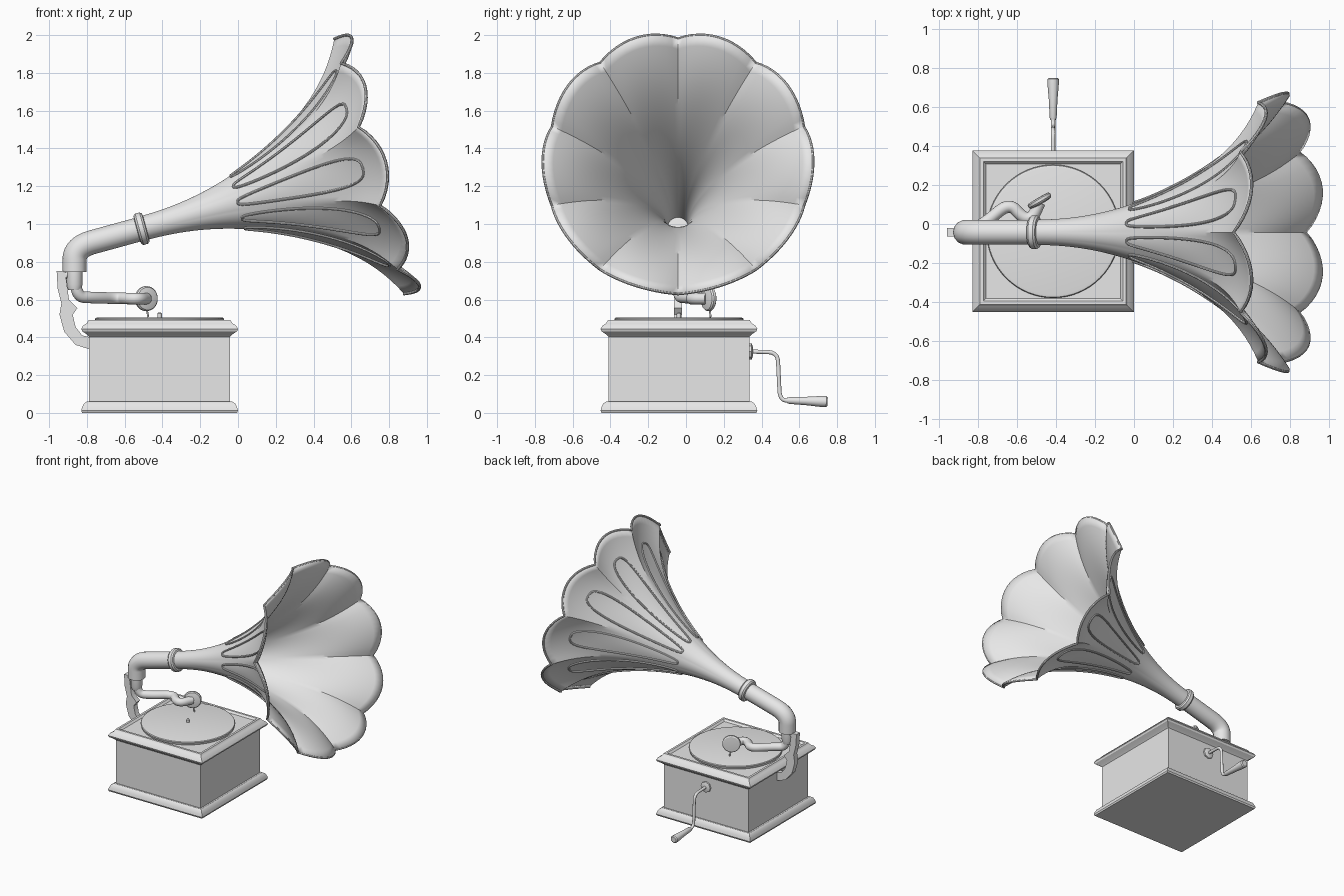
import bpy, bmesh, math
from mathutils import Vector

old = bpy.data.objects.get("Cube")
if old:
    bpy.data.objects.remove(old)

grey = bpy.data.materials.new("plain_grey")
grey.use_nodes = True
grey.diffuse_color = (0.8, 0.8, 0.8, 1)
grey.node_tree.nodes["Principled BSDF"].inputs["Base Color"].default_value = grey.diffuse_color

CX, CY = -0.415, -0.0375          # cabinet centre
PETALS, SEG, RINGS = 10, 12, 48
TILT = math.radians(15.3)
AXIS = Vector((math.cos(TILT), 0, math.sin(TILT)))
UP = Vector((-math.sin(TILT), 0, math.cos(TILT)))
SIDE = Vector((0, 1, 0))
MOUTH = Vector((0.695, CY - 0.005, 1.305))
LENGTH = 1.25


def finish(name, bm, angle=30):
    mesh = bpy.data.meshes.new(name)
    bmesh.ops.recalc_face_normals(bm, faces=bm.faces)
    bm.to_mesh(mesh)
    bm.free()
    obj = bpy.data.objects.new(name, mesh)
    bpy.context.collection.objects.link(obj)
    mesh.materials.append(grey)
    smooth(obj, angle)
    return obj


def smooth(obj, angle=30):
    bpy.ops.object.select_all(action='DESELECT')
    obj.select_set(True)
    bpy.context.view_layer.objects.active = obj
    bpy.ops.object.shade_smooth_by_angle(angle=math.radians(angle))


def loft(name, rings, caps=True, angle=30):
    """Skin a list of closed rings of points."""
    bm = bmesh.new()
    rows = [[bm.verts.new(p) for p in ring] for ring in rings]
    n = len(rows[0])
    for a, b in zip(rows, rows[1:]):
        for i in range(n):
            j = (i + 1) % n
            bm.faces.new((a[i], a[j], b[j], b[i]))
    if caps:
        bm.faces.new(rows[0])
        bm.faces.new(rows[-1])
    return finish(name, bm, angle)


def square_stack(name, profile):
    """Square moulding from (half width, height) pairs."""
    corners = ((-1, -1), (1, -1), (1, 1), (-1, 1))
    return loft(name, [[(CX + w * x, CY + w * y, z) for x, y in corners]
                       for w, z in profile])


def lathe(name, centre, direction, profile, sides=48):
    """Turned part from (distance along direction, radius) pairs."""
    d = Vector(direction).normalized()
    a = d.orthogonal().normalized()
    b = d.cross(a)
    turn = [math.tau * i / sides for i in range(sides)]
    return loft(name, [[Vector(centre) + d * h + (a * math.cos(t) + b * math.sin(t)) * r
                        for t in turn] for h, r in profile])


def rounded(points, radius, steps=8):
    """Replace the corners of a path with smooth bends."""
    pts = [Vector(p) for p in points]
    path = [pts[0]]
    for a, p, b in zip(pts, pts[1:], pts[2:]):
        s = p + (a - p).normalized() * min(radius, (a - p).length * 0.49)
        e = p + (b - p).normalized() * min(radius, (b - p).length * 0.49)
        for k in range(steps + 1):
            t = k / steps
            path.append(s * (1 - t) ** 2 + p * 2 * t * (1 - t) + e * t * t)
    return path + [pts[-1]]


def tube(name, path, radius, closed=False, resolution=5):
    curve = bpy.data.curves.new(name, 'CURVE')
    curve.dimensions = '3D'
    curve.bevel_depth = radius
    curve.bevel_resolution = resolution
    curve.use_fill_caps = True
    spline = curve.splines.new('POLY')
    spline.points.add(len(path) - 1)
    for point, p in zip(spline.points, path):
        point.co = (*p, 1)
    spline.use_cyclic_u = closed
    obj = bpy.data.objects.new(name, curve)
    bpy.context.collection.objects.link(obj)
    bpy.ops.object.select_all(action='DESELECT')
    obj.select_set(True)
    bpy.context.view_layer.objects.active = obj
    bpy.ops.object.convert(target='MESH')
    obj = bpy.context.object
    obj.data.materials.clear()
    obj.data.materials.append(grey)
    smooth(obj, 40)
    return obj


def horn_point(u, angle, lift=0.0):
    """Point on the flared horn, u = 0 at the neck and 1 at the mouth."""
    f = (angle / math.tau * PETALS) % 1.0
    lobe = 1 - (2 * f - 1) ** 2
    r = 0.065 + 0.52 * u ** 2.15 + 0.115 * u ** 12
    r += 0.015 * lobe * u ** 2 + lift
    s = (u - 1) * LENGTH + 0.09 * lobe * u ** 4
    return MOUTH + AXIS * s + (UP * math.cos(angle) + SIDE * math.sin(angle)) * r


# Cabinet
square_stack("cabinet_plinth", [(0.41, 0), (0.415, 0.012), (0.41, 0.03), (0.4, 0.05),
                                (0.385, 0.06), (0.37, 0.06)])
square_stack("cabinet_body", [(0.373, 0.05), (0.373, 0.41)])
square_stack("cabinet_lid", [(0.37, 0.4), (0.385, 0.415), (0.41, 0.432), (0.415, 0.445),
                             (0.405, 0.462), (0.385, 0.475), (0.375, 0.492), (0.358, 0.492),
                             (0.345, 0.478)])
lathe("turntable", (CX, CY, 0.475), (0, 0, 1),
      [(0, 0.335), (0.022, 0.342), (0.028, 0.338), (0.031, 0.325)], 64)
lathe("spindle", (CX, CY, 0.5), (0, 0, 1), [(0, 0.012), (0.025, 0.012), (0.032, 0.006)], 16)

# Horn shell, rolled rim and raised petal outlines
count = PETALS * SEG
angles = [math.tau * i / count for i in range(count)]
horn = loft("horn", [[horn_point(k / RINGS, a) for a in angles]
                     for k in range(RINGS + 1)], caps=False)
shell = horn.modifiers.new("thickness", 'SOLIDIFY')
shell.thickness = 0.01
tube("horn_rim", [horn_point(1, a) for a in angles], 0.008, True, 2)
for p in range(PETALS):
    middle = math.tau * (p + 0.5) / PETALS
    outline = []
    for k in range(64):
        t = math.tau * k / 64
        along = 0.5 - 0.5 * math.cos(t)
        width = math.radians(11.5) * math.copysign(abs(math.sin(t)) ** 0.6, math.sin(t))
        outline.append(horn_point(0.42 + 0.5 * along, middle + width, 0.003))
    tube(f"petal_outline_{p + 1}", outline, 0.007, True, 2)

# Neck elbow and collars
neck_end = MOUTH - AXIS * LENGTH
elbow = (-0.865, MOUTH.y, 0.878)
tube("horn_elbow", rounded([(-0.865, MOUTH.y, 0.745), elbow, neck_end + AXIS * 0.02], 0.1, 12), 0.064)
lathe("neck_collar", neck_end, AXIS,
      [(-0.025, 0.064), (-0.022, 0.078), (-0.012, 0.086), (0.012, 0.086),
       (0.022, 0.078), (0.025, 0.064)])

# Tone arm, sound box and needle
arm = [(-0.865, MOUTH.y, 0.76), (-0.855, MOUTH.y, 0.615), (-0.77, 0.0, 0.61),
       (-0.64, 0.11, 0.607), (-0.57, 0.03, 0.605), (-0.52, 0.03, 0.605), (-0.485, 0.11, 0.605)]
tube("tone_arm", rounded(arm, 0.075), 0.031)
lathe("tone_arm_joint", (-0.865, MOUTH.y, 0.65), (0, 0, 1), [(0, 0.034), (0.03, 0.042), (0.1, 0.042)], 32)
lathe("sound_box", (-0.485, 0.12, 0.605), (-0.5, 0.87, 0),
      [(-0.02, 0.035), (-0.014, 0.06), (-0.006, 0.066), (0.008, 0.066), (0.014, 0.058), (0.016, 0.03)], 32)
tube("needle", [Vector((-0.485, 0.125, 0.56)), Vector((-0.475, 0.13, 0.507))], 0.005)

# Curved rear bracket
outer = [(-0.78, 0.335), (-0.86, 0.36), (-0.92, 0.43), (-0.945, 0.52), (-0.935, 0.58), (-0.955, 0.66),
         (-0.96, 0.75)]
inner = [(-0.78, 0.4), (-0.825, 0.41), (-0.86, 0.455), (-0.875, 0.52), (-0.85, 0.555), (-0.895, 0.6),
         (-0.915, 0.75)]
bm = bmesh.new()
strips = [[[bm.verts.new((x, MOUTH.y + y, z)) for x, z in edge] for edge in (outer, inner)]
          for y in (-0.022, 0.022)]
(oa, ia), (ob, ib) = strips
for a, b in ((oa, ia), (ob, ib), (oa, ob), (ia, ib)):
    for k in range(len(a) - 1):
        bm.faces.new((a[k], a[k + 1], b[k + 1], b[k]))
for k in (0, -1):
    bm.faces.new((oa[k], ia[k], ib[k], ob[k]))
finish("rear_bracket", bm, 40)
lathe("bracket_bolt", (-0.93, MOUTH.y, 0.73), (1, 0, 0), [(0, 0.02), (0.06, 0.02)], 16)

# Winding crank
lathe("crank_plate", (CX, 0.33, 0.325), (0, 1, 0), [(0, 0.042), (0.018, 0.042), (0.024, 0.025)], 8)
crank = [(CX, 0.34, 0.325), (CX, 0.485, 0.32), (CX, 0.497, 0.07), (CX, 0.56, 0.062)]
tube("crank_rod", rounded(crank, 0.05), 0.011)
lathe("crank_handle", (CX, 0.535, 0.066), (0, 1, -0.03),
      [(0, 0.014), (0.012, 0.018), (0.1, 0.022), (0.18, 0.029), (0.208, 0.029), (0.215, 0.022)], 24)
